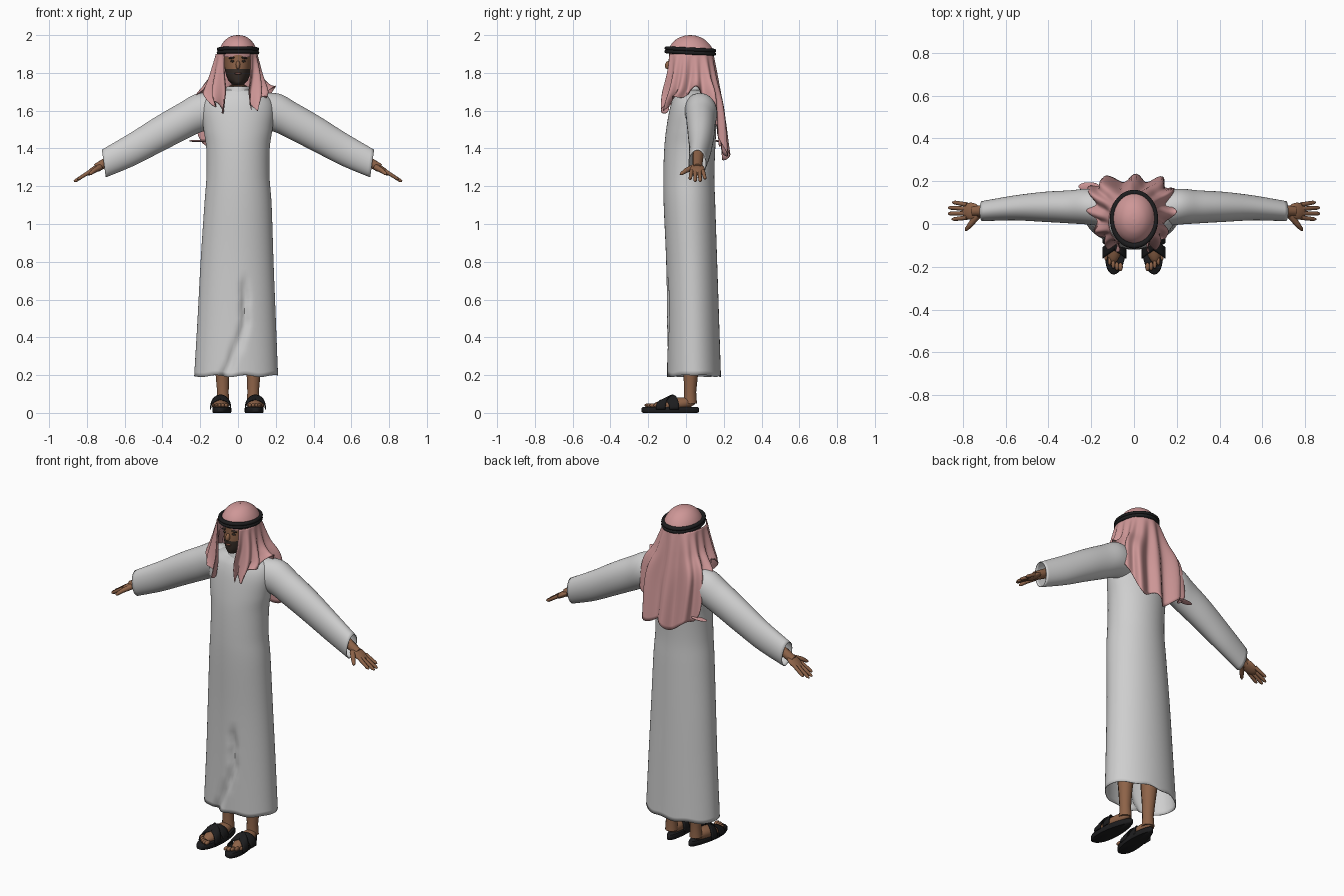
import bpy, bmesh, math
from math import sin, cos, pi, tau
from mathutils import Vector

cube = bpy.data.objects.get("Cube")
if cube:
    bpy.data.objects.remove(cube, do_unlink=True)


def material(name, *rgb):
    m = bpy.data.materials.new(name)
    m.use_nodes = True
    m.diffuse_color = (*rgb, 1)
    bsdf = next(n for n in m.node_tree.nodes if n.type == 'BSDF_PRINCIPLED')
    bsdf.inputs["Base Color"].default_value = (*rgb, 1)
    bsdf.inputs["Roughness"].default_value = 0.8
    return m


WHITE = material("robe white", 0.62, 0.62, 0.62)
PINK = material("headcloth pink", 0.62, 0.31, 0.31)
SKIN = material("brown skin", 0.27, 0.125, 0.065)
BEARD = material("beard dark", 0.04, 0.028, 0.022)
BLACK = material("black leather", 0.012, 0.012, 0.013)
LIP = material("lip brown", 0.2, 0.075, 0.05)


def finish(ob, name, mat):
    ob.name = ob.data.name = name
    ob.data.materials.clear()
    ob.data.materials.append(mat)
    ob.data.shade_smooth()
    ob.data.set_sharp_from_angle(angle=math.radians(50))
    return ob


def smooth(keys, t):
    """Catmull-Rom through tuples, t from 0 to 1."""
    t *= len(keys) - 1
    i = min(int(t), len(keys) - 2)
    f = t - i
    a, b, c, d = (keys[max(0, min(j, len(keys) - 1))] for j in range(i - 1, i + 3))
    return [q + 0.5 * f * ((r - p) + f * ((2 * p - 5 * q + 4 * r - s) + f * (3 * (q - r) + s - p)))
            for p, q, r, s in zip(a, b, c, d)]


def surface(name, rows, mat, closed=True, thick=0):
    """Skin a grid of points, optionally closed around each row."""
    bm = bmesh.new()
    grid = [[bm.verts.new(p) for p in row] for row in rows]
    n = len(grid[0])
    for a, b in zip(grid, grid[1:]):
        for j in range(n if closed else n - 1):
            k = (j + 1) % n
            bm.faces.new((a[j], a[k], b[k], b[j]))
    bmesh.ops.recalc_face_normals(bm, faces=bm.faces)
    me = bpy.data.meshes.new(name)
    bm.to_mesh(me)
    bm.free()
    ob = bpy.data.objects.new(name, me)
    bpy.context.collection.objects.link(ob)
    if thick:
        mod = ob.modifiers.new("thickness", 'SOLIDIFY')
        mod.thickness = thick
    return finish(ob, name, mat)


def loft(name, keys, mat, steps, segs, warp=None, thick=0):
    """Keys are z, centre x, half width, front y, back y."""
    rows = []
    for i in range(steps + 1):
        z, cx, rx, front, back = smooth(keys, i / steps)
        row = []
        for j in range(segs):
            a = tau * j / segs
            p = Vector((cx + rx * cos(a), (front + back) / 2 + (back - front) / 2 * sin(a), z))
            row.append(warp(p) if warp else p)
        rows.append(row)
    return surface(name, rows, mat, True, thick)


def ball(name, loc, scale, mat, rot=(0, 0, 0)):
    bpy.ops.mesh.primitive_uv_sphere_add(segments=24, ring_count=14, radius=1,
                                         location=loc, rotation=rot)
    bpy.context.object.scale = scale
    return finish(bpy.context.object, name, mat)


def tube(name, points, radii, mat):
    cu = bpy.data.curves.new(name, 'CURVE')
    cu.dimensions = '3D'
    cu.bevel_depth, cu.bevel_resolution, cu.use_fill_caps = 1, 3, True
    sp = cu.splines.new('POLY')
    sp.points.add(len(points) - 1)
    for pt, p, r in zip(sp.points, points, radii):
        pt.co, pt.radius = (*p, 1), r
    ob = bpy.data.objects.new(name, cu)
    bpy.context.collection.objects.link(ob)
    bpy.ops.object.select_all(action='DESELECT')
    ob.select_set(True)
    bpy.context.view_layer.objects.active = ob
    bpy.ops.object.convert(target='MESH')
    return finish(bpy.context.object, name, mat)


# Robe body with a crumpled fold down the lower front
def front_fold(p):
    if p.y < 0 and p.z < 0.72:
        line = 0.035 - max(0, 0.45 - p.z) * 0.42 + 0.006 * sin(p.z * 55)
        depth = 0.022 * min(1, (0.72 - p.z) / 0.08)
        p.y += depth * math.exp(-((p.x - line) / 0.02) ** 2)
    if p.z < 0.24:
        p.z += 0.005 * sin(p.x * 40)
    return p


loft("robe_body", [(0.195, -0.01, 0.222, -0.10, 0.185), (0.5, -0.007, 0.207, -0.10, 0.175),
                   (0.8, -0.005, 0.193, -0.105, 0.165), (1.1, 0, 0.178, -0.118, 0.155),
                   (1.25, 0, 0.167, -0.12, 0.15), (1.4, 0, 0.168, -0.115, 0.155),
                   (1.5, 0, 0.182, -0.105, 0.16), (1.6, 0, 0.193, -0.088, 0.163),
                   (1.66, 0, 0.175, -0.07, 0.155), (1.695, 0, 0.125, -0.05, 0.135),
                   (1.71, 0, 0.075, -0.04, 0.1)], WHITE, 80, 96, front_fold, 0.004)
loft("robe_collar", [(1.67, 0, 0.075, -0.05, 0.1), (1.7, 0, 0.068, -0.047, 0.095),
                     (1.728, 0, 0.06, -0.04, 0.09)], WHITE, 6, 32, None, 0.005)

# Head and neck, with the beard chosen by height
head = loft("head", [(1.62, 0, 0.05, -0.02, 0.09), (1.72, 0, 0.05, -0.025, 0.09),
                     (1.74, 0, 0.034, -0.078, 0.09), (1.765, 0, 0.054, -0.09, 0.1),
                     (1.81, 0, 0.068, -0.094, 0.115), (1.86, 0, 0.073, -0.092, 0.125),
                     (1.92, 0, 0.075, -0.085, 0.125), (1.96, 0, 0.05, -0.05, 0.09),
                     (1.97, 0, 0.002, 0.02, 0.022)], SKIN, 72, 48)
head.data.materials.append(BEARD)
for f in head.data.polygons:
    x, y, z = f.center
    if 1.735 < z < 1.818 + 0.2 * max(0, abs(x) - 0.04) and y < 0.03:
        f.material_index = 1
ball("nose", (0, -0.096, 1.842), (0.012, 0.015, 0.022), SKIN, (-0.3, 0, 0))
ball("lips", (0, -0.092, 1.797), (0.018, 0.006, 0.006), LIP)
for s, side in ((1, "left"), (-1, "right")):
    ball(side + "_eye", (s * 0.029, -0.083, 1.862), (0.012, 0.006, 0.006), BEARD)
    ball(side + "_eyebrow", (s * 0.031, -0.083, 1.88), (0.02, 0.007, 0.005), BEARD, (0, s * 0.15, 0))

# Headcloth crown
loft("headcloth_crown", [(1.885, 0, 0.099, -0.088, 0.146), (1.92, 0, 0.099, -0.092, 0.144),
                         (1.955, 0, 0.083, -0.075, 0.122), (1.982, 0, 0.058, -0.045, 0.09),
                         (1.996, 0, 0.03, -0.01, 0.055), (2.0, 0, 0.001, 0.021, 0.023)], PINK, 30, 48)

# Headcloth drape: columns from the front edge round to the centre back
half = [((0.066, -0.088, 1.9), (0.062, -0.095, 1.8), (0.052, -0.11, 1.7), (0.065, -0.115, 1.605)),
        ((0.098, -0.035, 1.9), (0.12, -0.045, 1.79), (0.132, -0.06, 1.7), (0.115, -0.085, 1.64)),
        ((0.1, 0.04, 1.9), (0.12, 0.045, 1.79), (0.148, 0.05, 1.735), (0.18, 0.06, 1.705)),
        ((0.075, 0.11, 1.9), (0.11, 0.135, 1.78), (0.155, 0.17, 1.66), (0.155, 0.19, 1.43)),
        ((0, 0.146, 1.9), (0, 0.165, 1.76), (0, 0.185, 1.6), (0, 0.215, 1.36))]
cols = half + [tuple((-1.15 * x, y, z) for x, y, z in c) for c in half[-2::-1]]
flat = [sum(c, ()) for c in cols]
drape = []
for i in range(145):
    u = i / 144
    c = smooth(flat, u)
    pts = [c[k:k + 3] for k in range(0, 12, 3)]
    row = []
    for j in range(25):
        v = j / 24
        x, y, z = smooth(pts, v)
        out = Vector((x, y - 0.03)).normalized()
        pleat = 0.02 * min(1, 1.3 * v) * sin(u * tau * 12 + 2 * v)
        row.append((x + out.x * pleat, y + out.y * pleat, z + 0.025 * v ** 3 * sin(u * tau * 9)))
    drape.append(row)
surface("headcloth_drape", drape, PINK, False, 0.004)
ball("headcloth_corner", (-0.21, 0.175, 1.44), (0.05, 0.02, 0.006), PINK)

# Double cord round the head
for name, z in (("lower", 1.907), ("upper", 1.924)):
    bpy.ops.mesh.primitive_torus_add(major_segments=64, minor_segments=12, major_radius=0.1,
                                     minor_radius=0.0105, location=(0, 0.023, z),
                                     rotation=(-0.05, 0, 0))
    bpy.context.object.scale = (1.02, 1.24, 1)
    finish(bpy.context.object, name + "_head_cord", BLACK)

sleeve = [(0.08, 1.6, 0.09, 0.06, 0.08), (0.2, 1.59, 0.1, 0.08, 0.084),
          (0.3, 1.54, 0.097, 0.08, 0.077), (0.42, 1.475, 0.093, 0.08, 0.07),
          (0.56, 1.395, 0.085, 0.075, 0.058), (0.71, 1.32, 0.073, 0.06, 0.047)]
for s, side in ((1, "left"), (-1, "right")):
    # Open sleeve
    rows = []
    for i in range(31):
        x, z, h, y, ry = smooth(sleeve, i / 30)
        rows.append([(s * (x + 0.15 * h * sin(a)), y + ry * cos(a), z + h * sin(a))
                     for a in (tau * j / 40 for j in range(40))])
    surface(side + "_sleeve", rows, WHITE, True, 0.004)

    # Hand
    tube(side + "_wrist", [(s * 0.62, 0.065, 1.37), (s * 0.75, 0.06, 1.297)], [0.03, 0.024], SKIN)
    ball(side + "_palm", (s * 0.762, 0.06, 1.287), (0.052, 0.04, 0.017), SKIN, (0, s * 0.57, 0))
    for n, (y, reach) in enumerate(((0.03, 0.85), (0.05, 0.868), (0.071, 0.868), (0.09, 0.848))):
        tip = y + 0.3 * (y - 0.055)
        drop = 1.28 - 0.62 * (reach - 0.78)
        tube(f"{side}_finger_{n + 1}", [(s * 0.78, y, 1.28), (s * (reach - 0.01), tip, drop + 0.005),
                                        (s * reach, tip, drop)], [0.011, 0.009, 0.004], SKIN)
    tube(side + "_thumb", [(s * 0.73, 0.04, 1.3), (s * 0.762, 0, 1.283), (s * 0.782, -0.024, 1.266),
                           (s * 0.787, -0.031, 1.262)], [0.016, 0.013, 0.009, 0.004], SKIN)

    # Leg and foot
    tube(side + "_leg", [(s * 0.085, 0.03, 0.65), (s * 0.083, 0.03, 0.32), (s * 0.082, 0.025, 0.2),
                         (s * 0.08, 0.022, 0.11), (s * 0.08, 0.022, 0.05)],
         [0.055, 0.05, 0.038, 0.032, 0.036], SKIN)
    ball(side + "_foot", (s * 0.088, -0.065, 0.045), (0.042, 0.12, 0.035), SKIN, (0.12, 0, s * 0.1))
    for n in range(5):
        ball(f"{side}_toe_{n + 1}", (s * (0.063 + 0.017 * n), -0.2 + 0.003 * n * n, 0.04),
             (0.011 - 0.0008 * n, 0.02, 0.011), SKIN)

    # Sandal sole, wider and turned out at the toe
    rows = []
    for z, size in ((0, 0.01), (0, 0.94), (0.006, 1), (0.024, 1), (0.03, 0.96), (0.03, 0.01)):
        row = []
        for a in (tau * j / 40 for j in range(40)):
            toe = sin(a)
            width = 0.048 + 0.011 * toe
            row.append((s * (0.083 + 0.012 * toe + size * width * cos(a)),
                        -0.083 - size * 0.153 * toe, z))
        rows.append(row)
    surface(side + "_sandal_sole", rows, BLACK)

    # Crossed straps arching over the foot
    for lean, label in ((1, "outer"), (-1, "inner")):
        rows = []
        for i in range(21):
            a = pi * i / 20
            rows.append([(s * (0.092 + 0.056 * cos(a)), -0.098 + lean * 0.036 * cos(a) + w,
                          0.018 + (0.066 + 0.5 * w) * max(0, sin(a)) ** 0.8)
                         for w in (-0.026, -0.013, 0, 0.013, 0.026)])
        surface(f"{side}_{label}_strap", rows, BLACK, False, 0.006)
